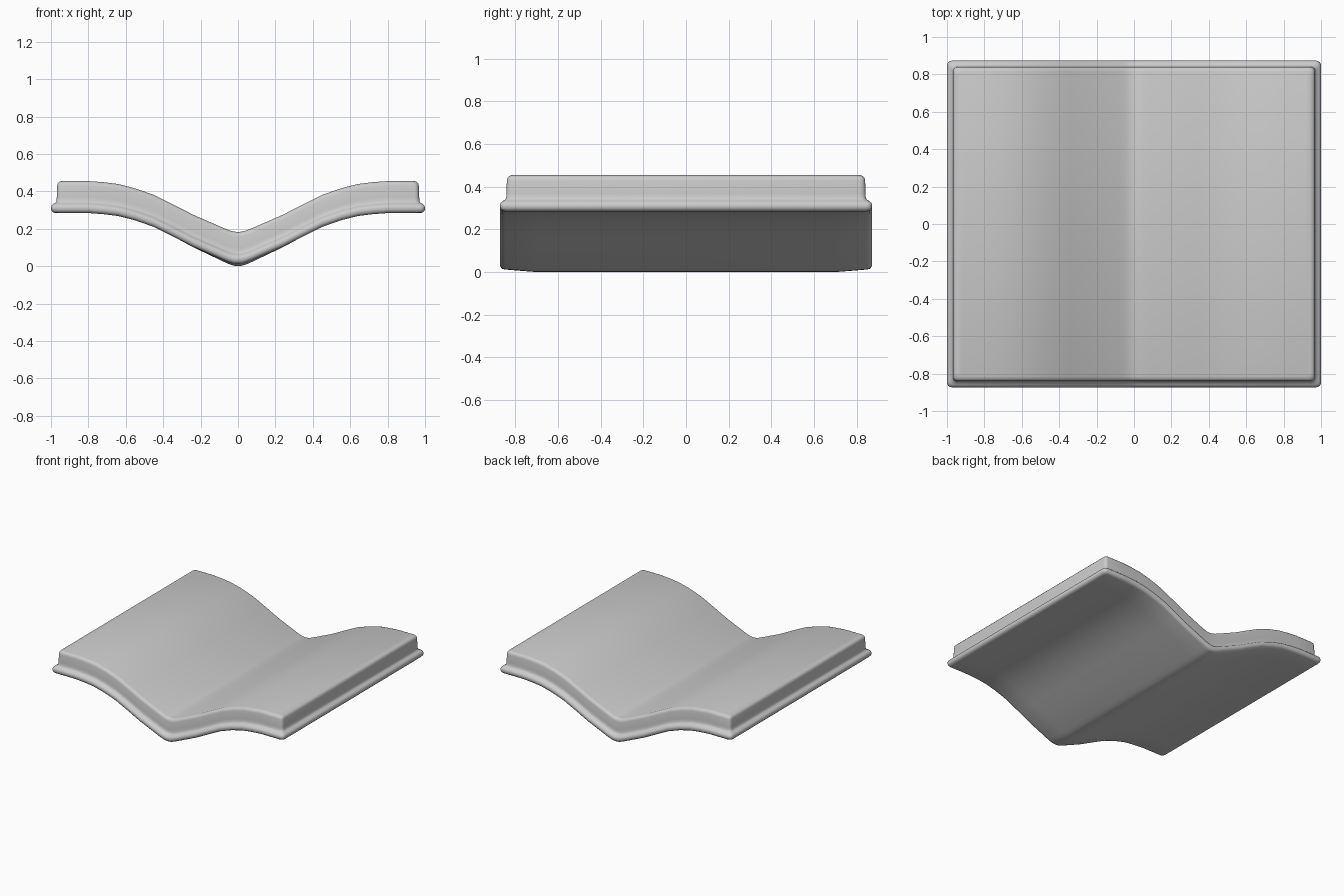
import bpy, bmesh, math

if "Cube" in bpy.data.objects:
    bpy.data.objects.remove(bpy.data.objects["Cube"])

HX, HY, R = 1.0, 0.873, 0.025
# underside curve for x >= 0
CURVE = [(0, 0.012), (0.025, 0.014), (0.05, 0.022), (0.075, 0.032), (0.24, 0.104),
         (0.345, 0.158), (0.45, 0.21), (0.55, 0.245), (0.64, 0.268), (0.72, 0.278),
         (0.8, 0.284), (1.01, 0.284)]
# edge profile: (inset, height above underside)
PROFILE = [(0.025, 0), (0.010, 0.004), (0.002, 0.014), (0, 0.027), (0.003, 0.040),
           (0.013, 0.049), (0.025, 0.055), (0.030, 0.066), (0.031, 0.085),
           (0.033, 0.145), (0.036, 0.158), (0.044, 0.167), (0.058, 0.171)]


def height(x):
    x = abs(x)
    for (x0, z0), (x1, z1) in zip(CURVE, CURVE[1:]):
        if x <= x1:
            return z0 + (z1 - z0) * (x - x0) / (x1 - x0)
    return CURVE[-1][1]


def half_outline(inset):
    """Front half of the rounded rectangle, left to right."""
    w, d = HX - inset, HY - inset
    right = [(x, -d) for x, _ in CURVE[:-1]]
    for i in range(5):
        a = math.radians(-90 + 22.5 * i)
        right.append((w - R + R * math.cos(a), -d + R + R * math.sin(a)))
    return [(-x, y) for x, y in right[:0:-1]] + right


bm = bmesh.new()
rings = []
for inset, h in PROFILE:
    half = half_outline(inset)
    pts = half + [(x, -y) for x, y in reversed(half)]
    rings.append([bm.verts.new((x, y, height(x) + h)) for x, y in pts])

# moulded side walls
n = len(rings[0])
for a, b in zip(rings, rings[1:]):
    for i in range(n):
        j = (i + 1) % n
        bm.faces.new((a[i], a[j], b[j], b[i]))

# top and underside, as strips along y; the underside valley sinks slightly mid-span
m = n // 2
for ring, ys, sink in ((rings[-1], (), 0), (rings[0], (-0.7, 0.7), 0.012)):
    rows = [ring[:m]]
    for y in ys:
        rows.append([bm.verts.new((v.co.x, y, v.co.z - sink * max(0, 1 - abs(v.co.x) / 0.3)))
                     for v in ring[:m]])
    rows.append(ring[:m - 1:-1])
    for a, b in zip(rows, rows[1:]):
        for i in range(m - 1):
            bm.faces.new((a[i], a[i + 1], b[i + 1], b[i]))

bmesh.ops.recalc_face_normals(bm, faces=bm.faces)
mesh = bpy.data.meshes.new("curved_panel")
bm.to_mesh(mesh)
bm.free()
panel = bpy.data.objects.new("curved_panel", mesh)
bpy.context.collection.objects.link(panel)
bpy.context.view_layer.objects.active = panel
panel.select_set(True)
bpy.ops.object.shade_smooth_by_angle(angle=math.radians(50))
